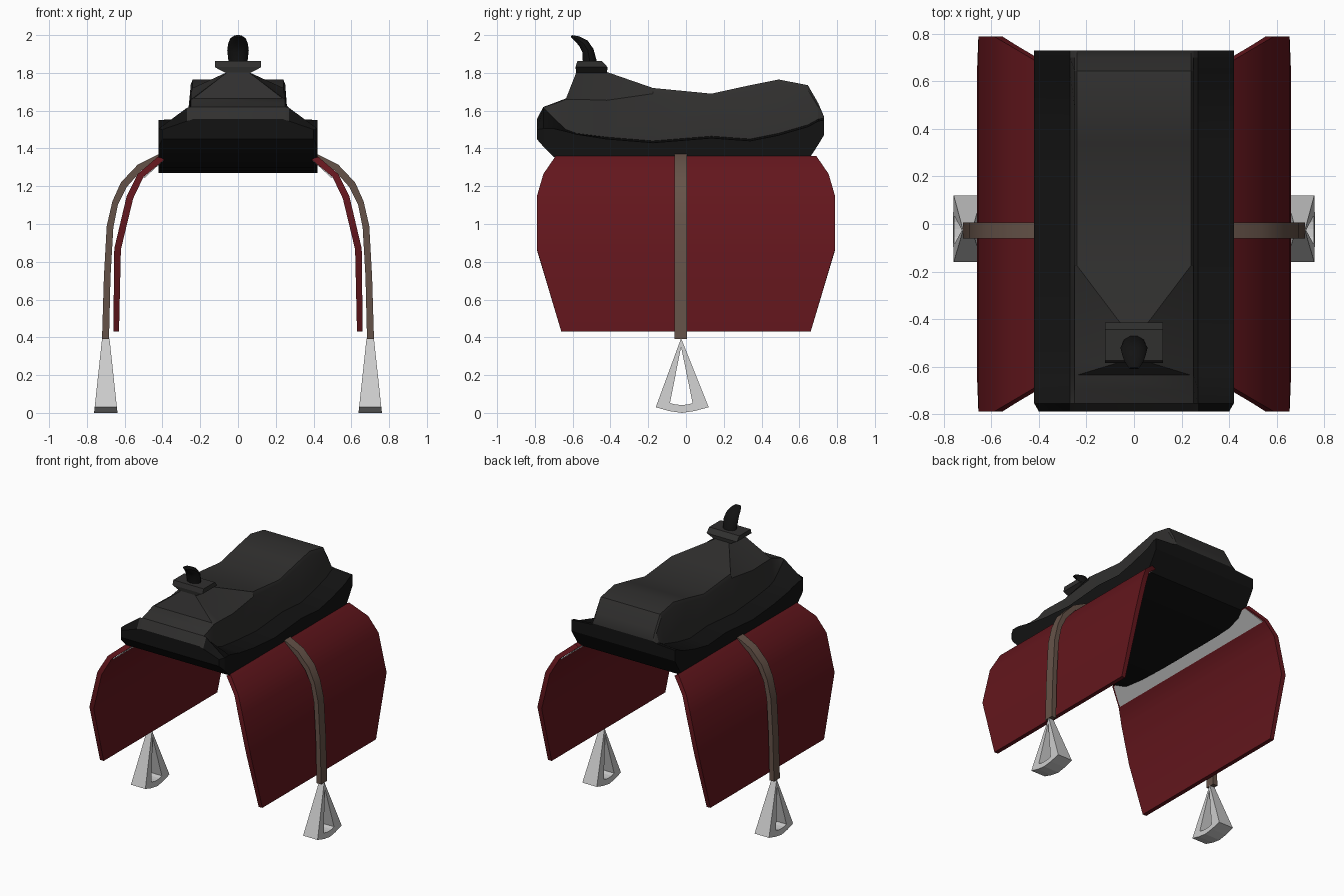
import bpy, bmesh, math

if "Cube" in bpy.data.objects:
    bpy.data.objects.remove(bpy.data.objects["Cube"])


def material(name, color):
    m = bpy.data.materials.new(name)
    m.diffuse_color = (*color, 1)
    m.use_nodes = True
    m.node_tree.nodes["Principled BSDF"].inputs["Base Color"].default_value = m.diffuse_color
    return m


BLACK = material("black_leather", (0.006, 0.006, 0.006))
CHAR = material("charcoal_leather", (0.03, 0.029, 0.028))
RED = material("red_cloth", (0.125, 0.008, 0.012))
BROWN = material("brown_strap", (0.13, 0.085, 0.065))


def loft(name, rings, mats=(), loop=False, mirror=False, smooth=None, pick=None):
    """Skin a list of equal closed rings; pick(j) chooses the material of strip j."""
    bm = bmesh.new()
    vs = [[bm.verts.new(p) for p in r] for r in rings]
    n = len(rings[0])
    for i in range(len(rings) if loop else len(rings) - 1):
        a, b = vs[i], vs[(i + 1) % len(rings)]
        for j in range(n):
            k = (j + 1) % n
            f = bm.faces.new((a[j], a[k], b[k], b[j]))
            f.material_index = pick(j) if pick else 0
    if not loop:
        bm.faces.new(vs[0])
        bm.faces.new(vs[-1])
    bmesh.ops.recalc_face_normals(bm, faces=bm.faces)
    me = bpy.data.meshes.new(name)
    bm.to_mesh(me)
    bm.free()
    for m in mats:
        me.materials.append(m)
    ob = bpy.data.objects.new(name, me)
    bpy.context.collection.objects.link(ob)
    if mirror:
        ob.modifiers.new("Mirror", 'MIRROR')
    if smooth:
        bpy.ops.object.select_all(action='DESELECT')
        bpy.context.view_layer.objects.active = ob
        ob.select_set(True)
        bpy.ops.object.shade_smooth_by_angle(angle=math.radians(smooth))
    return ob


def band(name, rows, yc, mats, smooth=None):
    """Hanging sheet: rows of (outer x, outer z, inner x, inner z, half width)."""
    rings = [[(xo, yc - h, zo), (xo, yc + h, zo), (xi, yc + h, zi), (xi, yc - h, zi)]
             for xo, zo, xi, zi, h in rows]
    return loft(name, rings, mats, mirror=True, smooth=smooth)


# Seat: sections along y -> outer x, bottom, rim, ledge, wall top, top half width, top
sections = [
    (-.79, .40, 1.45, 1.50, 1.545, 1.55, .24, 1.555),
    (-.755, .42, 1.41, 1.505, 1.615, 1.62, .24, 1.62),
    (-.70, .42, 1.355, 1.505, 1.56, 1.635, .24, 1.64),
    (-.635, .42, 1.325, 1.49, 1.50, 1.66, .235, 1.665),
    (-.58, .42, 1.30, 1.475, 1.48, 1.66, .055, 1.805),
    (-.42, .42, 1.28, 1.45, 1.46, 1.655, .055, 1.805),
    (-.175, .42, 1.27, 1.43, 1.44, 1.69, .24, 1.72),
    (.135, .42, 1.27, 1.455, 1.465, 1.67, .24, 1.69),
    (.34, .42, 1.27, 1.44, 1.45, 1.71, .24, 1.735),
    (.49, .42, 1.28, 1.47, 1.48, 1.74, .24, 1.765),
    (.645, .42, 1.335, 1.515, 1.525, 1.71, .24, 1.735),
    (.70, .42, 1.42, 1.545, 1.555, 1.62, .24, 1.64),
    (.73, .42, 1.47, 1.55, 1.56, 1.565, .24, 1.57),
]
rings = []
for y, xo, zb, zs, zm, zw, tx, zt in sections:
    half = [(xo, zb), (xo, zs), (.27, zm), (.25, zw), (tx, zt)]
    rings.append([(x, y, z) for x, z in half] + [(-x, y, z) for x, z in reversed(half)])
loft("seat", rings, (BLACK, CHAR), smooth=25,
     pick=lambda j: 1 if 2 <= j <= 6 else 0)

# Horn plate on the pommel
loft("horn_plate", [[(sx * hx, y, z) for sx, y in ((-1, y0), (1, y0), (1, y1), (-1, y1))]
                    for hx, y0, y1, z in ((.055, -.58, -.42, 1.795), (.123, -.585, -.415, 1.83),
                                          (.123, -.575, -.445, 1.863))], (CHAR,))

# Curved horn
horn = []
for y, z, ry, rx, tilt in ((-.508, 1.855, .04, .05, 0), (-.52, 1.92, .032, .057, 15),
                           (-.542, 1.955, .028, .052, 35), (-.575, 1.98, .018, .042, 50),
                           (-.607, 1.995, .006, .022, 55)):
    t = math.radians(tilt)
    horn.append([(rx * math.cos(a), y + ry * math.sin(a) * math.cos(t),
                  z + ry * math.sin(a) * math.sin(t))
                 for a in (k * math.tau / 10 for k in range(10))])
loft("horn", horn, (BLACK,), smooth=40)

# Blanket flaps
band("blanket_flap", [(.42, 1.36, .39, 1.34, .69), (.53, 1.265, .50, 1.25, .755),
                      (.59, 1.145, .555, 1.135, .79), (.655, .87, .62, .865, .79),
                      (.66, .43, .63, .43, .66)], 0, (RED,), smooth=30)

# Pale lining along the flaps' inner top edge
band("flap_lining", [(.40, 1.34, .395, 1.335, .68), (.50, 1.248, .497, 1.242, .74)], 0, ())

# Stirrup straps
band("stirrup_strap", [(.42, 1.37, .40, 1.345, .034), (.53, 1.315, .51, 1.285, .034),
                       (.62, 1.22, .59, 1.195, .034), (.665, 1.12, .635, 1.105, .034),
                       (.695, .99, .66, .98, .034), (.71, .72, .675, .72, .034),
                       (.72, .39, .683, .39, .034)], -.028, (BROWN,), smooth=30)

# Stirrups: outer (y, z) and inner (y, z) around the loop
loop = [(-.026, .395, -.026, .35), (-.16, .03, -.085, .052), (-.09, .01, -.055, .044),
        (-.022, 0, -.022, .042), (.045, .01, .008, .044), (.12, .03, .035, .052)]


def width(z):
    return .02 + .042 * (1 - z / .39)


loft("stirrup", [[(.70 - width(zo), yo, zo), (.70 + width(zo), yo, zo),
                  (.70 + width(zi), yi, zi), (.70 - width(zi), yi, zi)]
                 for yo, zo, yi, zi in loop], loop=True, mirror=True)
